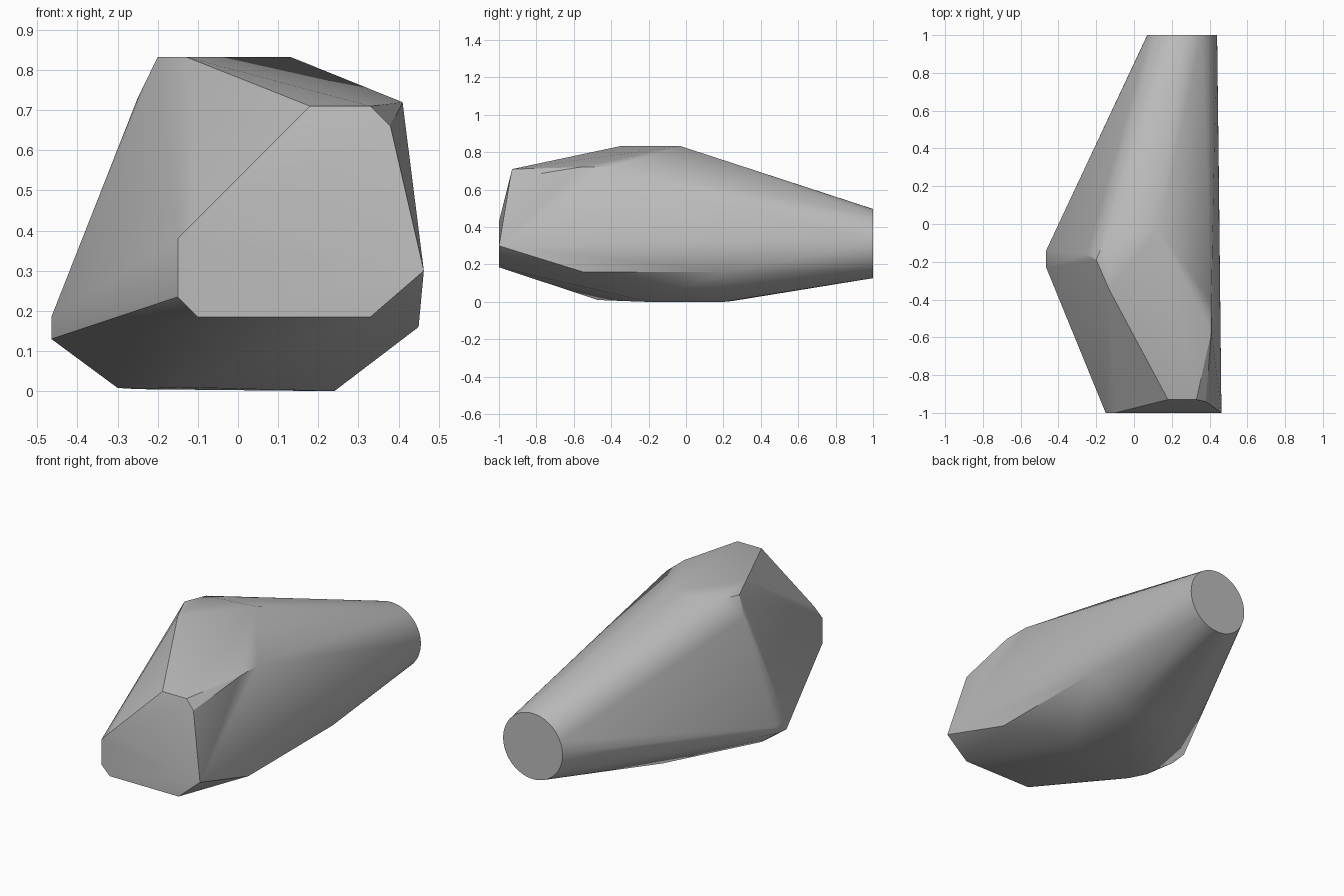
import bpy
import bmesh
from math import cos, sin, tau, radians

cube = bpy.data.objects.get("Cube")
if cube:
    bpy.data.objects.remove(cube, do_unlink=True)

# One plain grey finish
grey = bpy.data.materials.new("plain_grey")
grey.use_nodes = True
grey.diffuse_color = (0.5, 0.5, 0.5, 1)
grey.node_tree.nodes["Principled BSDF"].inputs["Base Color"].default_value = (0.5, 0.5, 0.5, 1)

# Corners of the faceted block, grouped by side
front_face = [(-0.15, -1, 0.38), (-0.1, -1, 0.43), (0.18, -0.93, 0.71),
              (0.33, -0.93, 0.71), (0.38, -0.94, 0.66), (0.463, -1, 0.3),
              (0.33, -1, 0.185), (-0.1, -1, 0.185), (-0.15, -1, 0.235)]
top_ridge = [(-0.2, -0.19, 0.833), (-0.13, -0.35, 0.833),
             (-0.15, -0.07, 0.833), (0.13, -0.03, 0.833),
             (-0.25, -0.16, 0.73), (0.41, -0.57, 0.72), (0.41, -0.41, 0.72)]
side_edges = [(-0.465, -0.23, 0.13), (-0.465, -0.23, 0.185),
              (-0.465, -0.14, 0.14), (-0.465, -0.14, 0.18),
              (0.45, -0.55, 0.16), (0.45, 0.2, 0.16)]
underside = [(0.24, -0.2, 0), (0.24, 0.2, 0), (-0.03, 0.25, 0.005),
             (-0.15, -0.47, 0.01), (-0.25, -0.34, 0.005), (-0.3, -0.25, 0.008)]

# Round rear end that the block tapers into
SIDES = 64
RADIUS = 0.185
rear_ring = [(0.255 + RADIUS * cos(tau * i / SIDES), 1,
              0.312 + RADIUS * sin(tau * i / SIDES)) for i in range(SIDES)]

# Stretch one convex skin over all the corners
bm = bmesh.new()
for point in front_face + top_ridge + side_edges + underside + rear_ring:
    bm.verts.new(point)
bmesh.ops.convex_hull(bm, input=bm.verts[:])
loose = [v for v in bm.verts if not v.link_faces]
bmesh.ops.delete(bm, geom=loose, context='VERTS')
bmesh.ops.dissolve_limit(bm, angle_limit=radians(0.5), verts=bm.verts[:], edges=bm.edges[:])
bmesh.ops.recalc_face_normals(bm, faces=bm.faces[:])

mesh = bpy.data.meshes.new("tapered_body")
bm.to_mesh(mesh)
bm.free()
mesh.materials.append(grey)
body = bpy.data.objects.new("tapered_body", mesh)
bpy.context.collection.objects.link(body)

# Soft shading with crisp facet edges
bpy.ops.object.select_all(action='DESELECT')
body.select_set(True)
bpy.context.view_layer.objects.active = body
bpy.ops.object.shade_smooth_by_angle(angle=radians(30))
